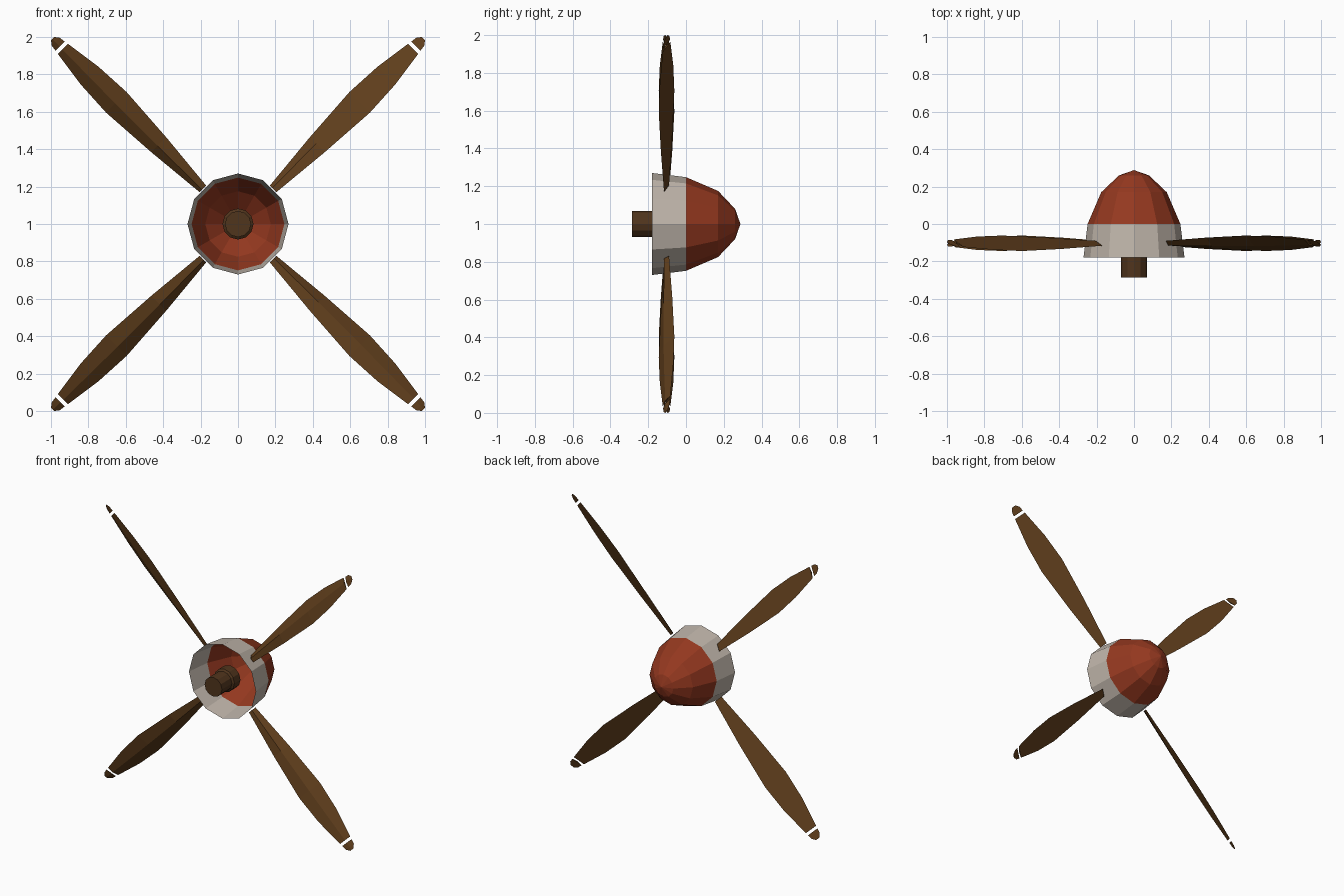
import bpy, bmesh, math
from mathutils import Vector

if "Cube" in bpy.data.objects:
    bpy.data.objects.remove(bpy.data.objects["Cube"])

HUB = Vector((0, 0, 1))


def material(name, rgb):
    m = bpy.data.materials.new(name)
    m.diffuse_color = (*rgb, 1)
    m.use_nodes = True
    m.node_tree.nodes["Principled BSDF"].inputs["Base Color"].default_value = m.diffuse_color
    return m


BROWN = material("wood", (0.12, 0.05, 0.012))
DARK = material("dark_wood", (0.08, 0.035, 0.012))
RED = material("red_paint", (0.30, 0.04, 0.014))
PALE = material("pale_metal", (0.52, 0.46, 0.40))


def loft(name, rings, mat, cap_start=False, cap_end=False):
    """Skin a list of equally long closed rings of points."""
    bm = bmesh.new()
    vs = [[bm.verts.new(p) for p in ring] for ring in rings]
    n = len(vs[0])
    for a, b in zip(vs, vs[1:]):
        for i in range(n):
            j = (i + 1) % n
            bm.faces.new((a[i], a[j], b[j], b[i]))
    if cap_start:
        bm.faces.new(vs[0])
    if cap_end:
        bm.faces.new(vs[-1])
    bmesh.ops.remove_doubles(bm, verts=bm.verts, dist=1e-5)
    bmesh.ops.recalc_face_normals(bm, faces=bm.faces)
    me = bpy.data.meshes.new(name)
    bm.to_mesh(me)
    bm.free()
    me.materials.append(mat)
    ob = bpy.data.objects.new(name, me)
    bpy.context.collection.objects.link(ob)
    return ob


def lathe(name, profile, mat, sides=12, **caps):
    """Revolve (radius, y) points around the hub axis."""
    rings = []
    for r, y in profile:
        angles = [2 * math.pi * i / sides for i in range(sides)]
        rings.append([HUB + Vector((r * math.cos(a), y, r * math.sin(a))) for a in angles])
    return loft(name, rings, mat, **caps)


# Hollow spinner: pale open band and red nose
lathe("spinner_band", [(0.27, -0.18), (0.248, 0)], PALE)
lathe("spinner_nose", [(0.248, 0), (0.175, 0.17), (0.08, 0.26), (0, 0.288)], RED)

# Drive shaft with a slightly wider inner end
lathe("shaft", [(0.07, -0.285), (0.07, -0.17), (0.083, -0.16), (0.083, -0.09)],
      DARK, cap_start=True, cap_end=True)

# Blades: (radius, half chord, ridge height), pitched, flat back and ridged front
PITCH = math.radians(28)
BLADE = [(0.265, 0.028, 0.014), (0.6, 0.064, 0.018), (0.92, 0.088, 0.018),
         (1.12, 0.076, 0.014), (1.325, 0.043, 0.008)]
TIP = [(1.345, 0.039, 0.008), (1.378, 0.034, 0.006), (1.402, 0.014, 0.003)]


def blade(name, angle, stations):
    u = Vector((math.cos(angle), 0, math.sin(angle)))
    t = Vector((math.sin(angle), 0, -math.cos(angle)))
    y = Vector((0, 1, 0))
    chord = t * math.cos(PITCH) - y * math.sin(PITCH)
    front = -y * math.cos(PITCH) - t * math.sin(PITCH)
    centre = HUB - y * 0.103
    rings = [[centre + u * r + chord * w, centre + u * r + front * h,
              centre + u * r - chord * w] for r, w, h in stations]
    loft(name, rings, BROWN, cap_start=True, cap_end=True)


for k in range(4):
    a = math.radians(45 + 90 * k)
    blade(f"blade_{k + 1}", a, BLADE)
    blade(f"blade_tip_{k + 1}", a, TIP)
